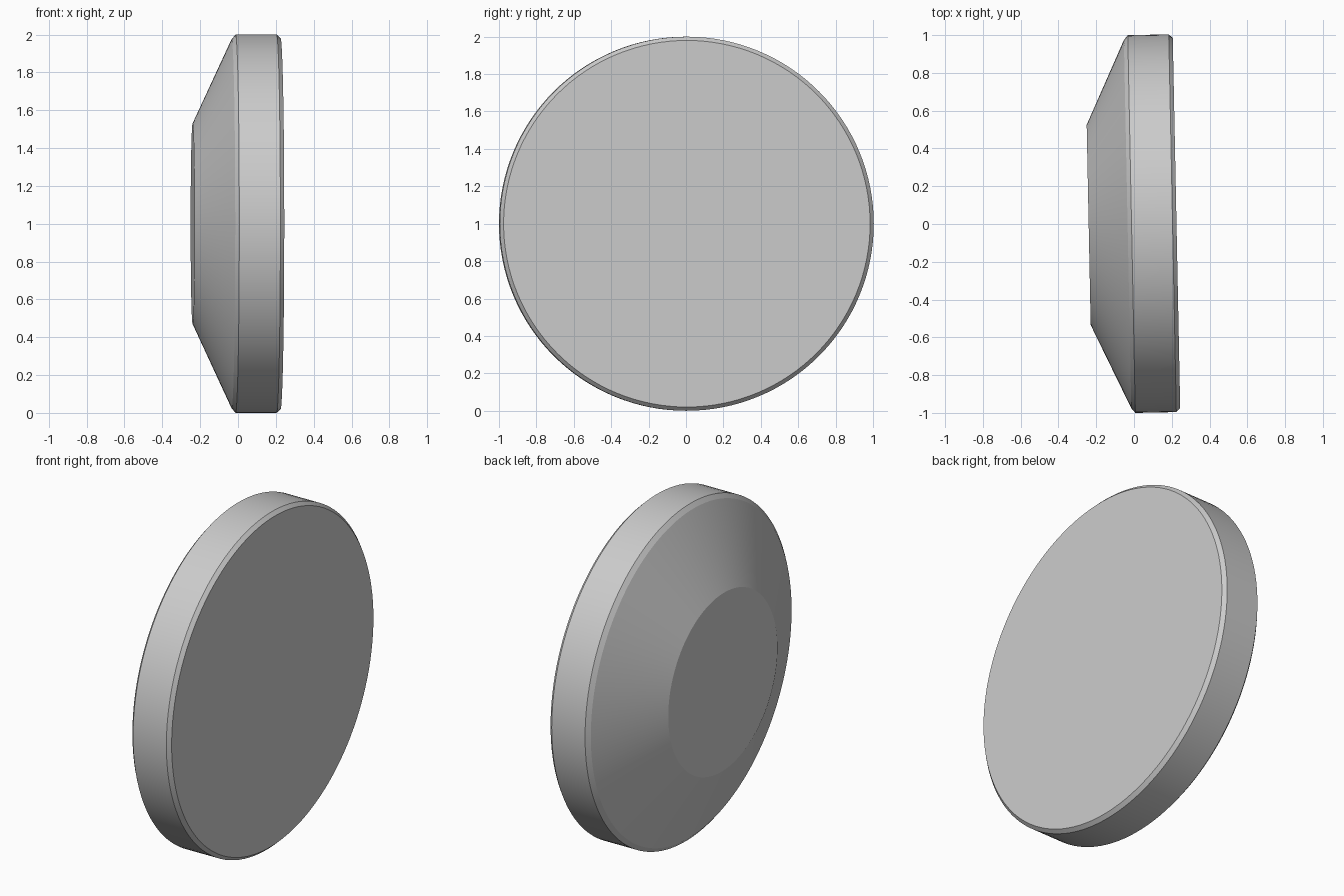
import bpy, bmesh, math

if "Cube" in bpy.data.objects:
    bpy.data.objects.remove(bpy.data.objects["Cube"])

# Half profile of the disc: (position along axis, radius), back to front
PROFILE = [(-0.24, 0.53), (-0.034, 0.975), (-0.013, 1.0), (0.204, 1.0), (0.225, 0.98)]
SIDES = 128

bm = bmesh.new()
rings = []
for u, r in PROFILE:
    rings.append([bm.verts.new((u, r * math.cos(2 * math.pi * i / SIDES),
                                r * math.sin(2 * math.pi * i / SIDES)))
                  for i in range(SIDES)])

# Walls between neighbouring rings
for a, b in zip(rings, rings[1:]):
    for i in range(SIDES):
        j = (i + 1) % SIDES
        bm.faces.new((a[i], a[j], b[j], b[i]))

# Flat caps
bm.faces.new(rings[0])
bm.faces.new(rings[-1])
bmesh.ops.recalc_face_normals(bm, faces=bm.faces)

mesh = bpy.data.meshes.new("bevelled_disc")
bm.to_mesh(mesh)
bm.free()
disc = bpy.data.objects.new("bevelled_disc", mesh)
bpy.context.collection.objects.link(disc)

# Stand on the ground, turned slightly about the vertical
disc.location = (0, 0, 1)
disc.rotation_euler = (0, 0, 0.02)

# Smooth round walls, crisp rims
bpy.context.view_layer.objects.active = disc
disc.select_set(True)
bpy.ops.object.shade_smooth_by_angle(angle=math.radians(15))
